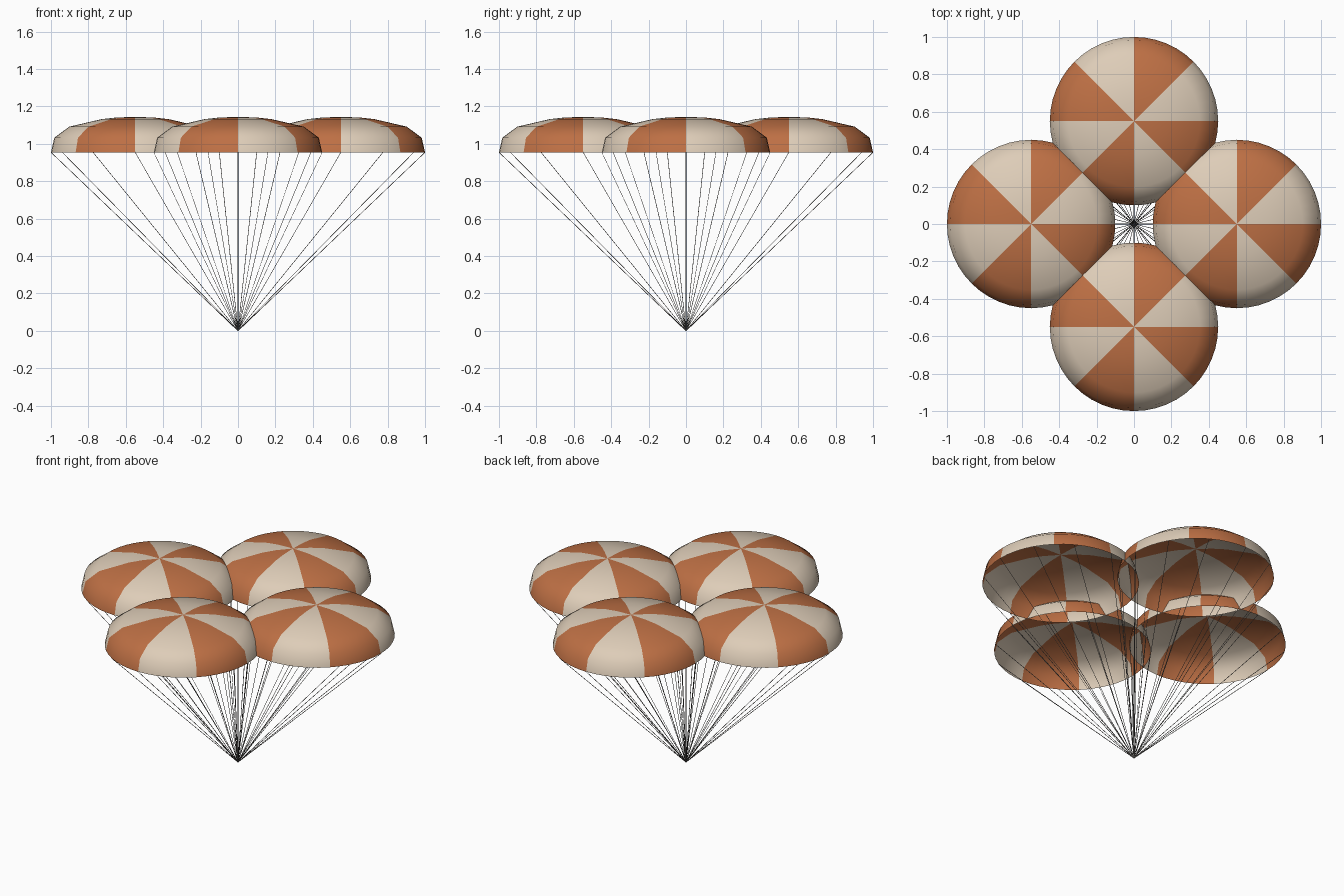
import bpy, bmesh
from math import cos, sin, pi, tau
from mathutils import Vector

cube = bpy.data.objects.get("Cube")
if cube:
    bpy.data.objects.remove(cube)


def material(name, rgb):
    m = bpy.data.materials.new(name)
    m.use_nodes = True
    m.diffuse_color = (*rgb, 1)
    m.node_tree.nodes["Principled BSDF"].inputs["Base Color"].default_value = (*rgb, 1)
    return m


cream = material("cream cloth", (0.73, 0.61, 0.48))
orange = material("orange cloth", (0.51, 0.16, 0.058))
cord = material("grey cord", (0.16, 0.15, 0.14))

SPREAD, RADIUS, RIM = 0.55, 0.45, 0.955
SEGMENTS, GORES, CORDS = 48, 8, 12
PROFILE = [(0.45, RIM), (0.432, 1.033), (0.352, 1.092), (0.18, 1.132), (0.1, 1.141)]
APEX = 1.144


def finish(bm, name, mats, smooth):
    mesh = bpy.data.meshes.new(name)
    bm.to_mesh(mesh)
    bm.free()
    for m in mats:
        mesh.materials.append(m)
    mesh.polygons.foreach_set("use_smooth", [smooth] * len(mesh.polygons))
    obj = bpy.data.objects.new(name, mesh)
    bpy.context.collection.objects.link(obj)
    return obj


def add_canopy(name, centre):
    """Open dome of cloth, lathed from the profile, with alternating gores."""
    bm = bmesh.new()
    rings = [[bm.verts.new((centre.x + r * cos(tau * i / SEGMENTS),
                            centre.y + r * sin(tau * i / SEGMENTS), z))
              for i in range(SEGMENTS)] for r, z in PROFILE]
    tip = bm.verts.new((centre.x, centre.y, APEX))
    for i in range(SEGMENTS):
        j = (i + 1) % SEGMENTS
        faces = [bm.faces.new((a[i], a[j], b[j], b[i])) for a, b in zip(rings, rings[1:])]
        faces.append(bm.faces.new((rings[-1][i], rings[-1][j], tip)))
        for f in faces:
            f.material_index = (i * GORES // SEGMENTS) % 2
    finish(bm, name, [cream, orange], True)


def add_cords(name, centre):
    """Thin suspension lines from the rim down to the shared point."""
    bm = bmesh.new()
    for i in range(CORDS):
        a = tau * i / CORDS
        top = Vector((centre.x + RADIUS * cos(a), centre.y + RADIUS * sin(a), RIM))
        made = bmesh.ops.create_cone(bm, segments=4, radius1=0.0015, radius2=0.0015,
                                     depth=top.length, cap_ends=True)["verts"]
        bmesh.ops.rotate(bm, verts=made, matrix=top.to_track_quat('Z', 'Y').to_matrix())
        bmesh.ops.translate(bm, verts=made, vec=top / 2)
    finish(bm, name, [cord], False)


# Four canopies around the centre, each with its own set of cords
for k, side in enumerate(("left", "back", "right", "front")):
    centre = Vector((SPREAD * cos(k * pi / 2), SPREAD * sin(k * pi / 2), 0))
    add_canopy(side + "_canopy", centre)
    add_cords(side + "_cords", centre)
